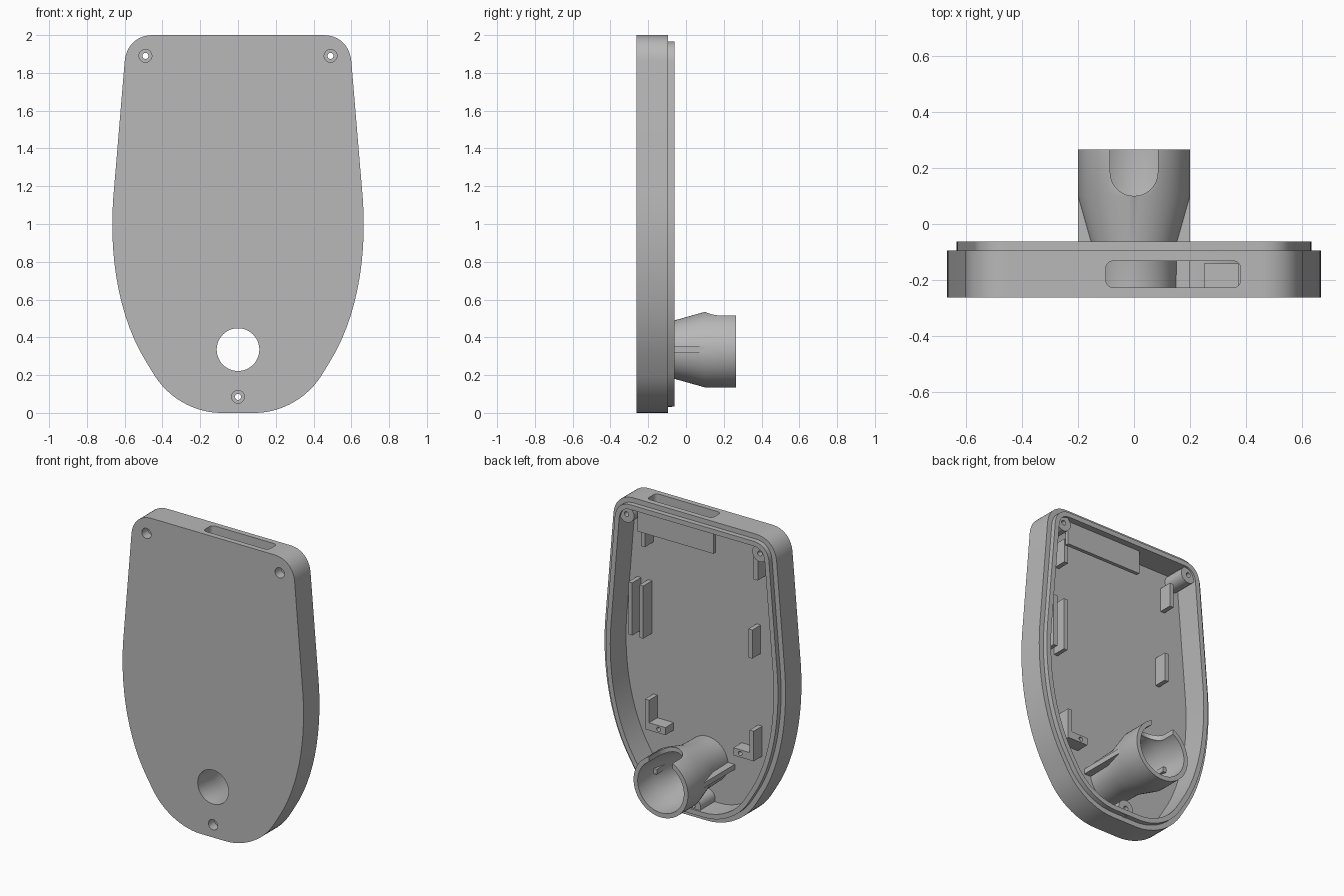
import bpy, bmesh
from math import sin, cos, pi
from mathutils import Vector
from mathutils.geometry import interpolate_bezier

if "Cube" in bpy.data.objects:
    bpy.data.objects.remove(bpy.data.objects["Cube"])

grey = bpy.data.materials.new("plain grey plastic")
grey.use_nodes = True
grey.diffuse_color = (0.48, 0.48, 0.48, 1)
grey.node_tree.nodes["Principled BSDF"].inputs["Base Color"].default_value = grey.diffuse_color

FLOOR, ROOT = -0.228, -0.24   # inner floor, and where fittings sink into it
TUBE_Z = 0.335
parts = []


def finish(name, bm, keep=True):
    bmesh.ops.recalc_face_normals(bm, faces=bm.faces)
    mesh = bpy.data.meshes.new(name)
    bm.to_mesh(mesh)
    bm.free()
    mesh.materials.append(grey)
    obj = bpy.data.objects.new(name, mesh)
    bpy.context.collection.objects.link(obj)
    if keep:
        parts.append(obj)
    return obj


def skin(name, rings, closed=False, keep=True):
    """Bridge equal rings of points; cap the ends unless closed."""
    bm = bmesh.new()
    loops = [[bm.verts.new(p) for p in ring] for ring in rings]
    n = len(loops[0])
    pairs = list(zip(loops, loops[1:])) + ([(loops[-1], loops[0])] if closed else [])
    for a, b in pairs:
        for i in range(n):
            j = (i + 1) % n
            bm.faces.new((a[i], a[j], b[j], b[i]))
    if not closed:
        bm.faces.new(loops[0])
        bm.faces.new(loops[-1])
    return finish(name, bm, keep)


def lathe(name, profile, x, z, closed=True, keep=True, n=48):
    """Turn a (radius, y) profile around an axis along y."""
    rings = [[(x + r * cos(2 * pi * i / n), y, z + r * sin(2 * pi * i / n))
              for i in range(n)] for r, y in profile]
    return skin(name, rings, closed, keep)


def box(name, x0, x1, y0, y1, z0, z1):
    corners = [(x0, y0), (x1, y0), (x1, y1), (x0, y1)]
    return skin(name, [[(x, y, z) for x, y in corners] for z in (z0, z1)])


def rounded_cutter(x0, x1, y0, y1, r, z0, z1):
    pts = []
    for k, (cx, cy) in enumerate([(x1 - r, y1 - r), (x0 + r, y1 - r),
                                  (x0 + r, y0 + r), (x1 - r, y0 + r)]):
        for i in range(9):
            a = (k + i / 8) * pi / 2
            pts.append((cx + (r - 1e-4) * cos(a), cy + r * sin(a)))
    return skin("cutter", [[(x, y, z) for x, y in pts] for z in (z0, z1)], keep=False)


def cut(obj, cutter):
    mod = obj.modifiers.new("cut", 'BOOLEAN')
    mod.operation, mod.solver, mod.object = 'DIFFERENCE', 'EXACT', cutter
    bpy.context.view_layer.objects.active = obj
    bpy.ops.object.modifier_apply(modifier=mod.name)
    bpy.data.objects.remove(cutter)


# Outline of the case, right half then mirrored
def bez(*p):
    a, b, c, d = [Vector((x, z, 0)) for x, z in p]
    return interpolate_bezier(a, b, c, d, 14)


half = (bez((0.45, 2), (0.54, 2), (0.593, 1.94), (0.6, 1.86))
        + bez((0.661, 1.13), (0.68, 0.86), (0.645, 0.52), (0.48, 0.26))
        + bez((0.44, 0.195), (0.36, 0.07), (0.22, 0), (0.09, 0)))
outline = half + [Vector((-p.x, p.y, 0)) for p in reversed(half)]


def ring(inset, y):
    pts = []
    for i, p in enumerate(outline):
        t = (outline[(i + 1) % len(outline)] - p).normalized() + (p - outline[i - 1]).normalized()
        t.normalize()
        pts.append((p.x + t.y * inset, y, p.y - t.x * inset))
    return pts


# Open tray with a stepped lip
shell = skin("case_shell", [ring(0, -0.262), ring(0, -0.095), ring(0.033, -0.095),
                            ring(0.033, -0.062), ring(0.065, -0.062), ring(0.065, FLOOR)])
cut(shell, rounded_cutter(-0.10, 0.38, -0.226, -0.132, 0.025, 1.85, 2.1))
cut(shell, lathe("cutter", [(0.113, -0.4), (0.113, -0.15)], 0, TUBE_Z, False, False))

# Screw bosses with countersunk holes
for label, x, z in (("left", 0.49, 1.89), ("right", -0.49, 1.89), ("bottom", 0, 0.085)):
    cut(shell, lathe("cutter", [(0.034, -0.4), (0.034, -0.18)], x, z, False, False, 24))
    lathe(label + "_screw_boss", [(0.055, ROOT), (0.055, -0.075), (0.016, -0.075),
                                  (0.016, -0.2), (0.034, -0.2), (0.034, ROOT)], x, z, n=24)

# Flared tube with a round-ended notch in its upper side
tube = lathe("flared_tube", [(0.15, ROOT), (0.155, -0.06), (0.2, 0.1), (0.2, 0.265),
                             (0.17, 0.265), (0.17, 0.1), (0.113, -0.1), (0.113, ROOT)],
             0, TUBE_Z, n=64)
cut(tube, rounded_cutter(-0.085, 0.085, 0.1, 0.5, 0.084, TUBE_Z, 0.7))

# Ribs, brackets and tabs on both sides
for label, s in (("left", 1), ("right", -1)):
    box(label + "_tube_rib", s * 0.145, s * 0.199, ROOT, 0.1, TUBE_Z - 0.017, TUBE_Z + 0.017)
    block = box(label + "_bracket_block", s * 0.25, s * 0.38, ROOT, -0.14, 0.46, 0.51)
    cut(block, lathe("cutter", [(0.014, -0.2), (0.014, 0)], s * 0.3, 0.485, False, False, 16))
    box(label + "_bracket_wall", s * 0.37, s * 0.40, ROOT, -0.14, 0.46, 0.66)
    box(label + "_upper_tab", s * 0.40, s * 0.43, ROOT, -0.14, 1.67, 1.83)
for i, x in enumerate((0.41, 0.49)):
    box("left_guide_bar_%d" % (i + 1), x, x + 0.028, ROOT, -0.135, 1.06, 1.41)
box("right_middle_tab", -0.39, -0.36, ROOT, -0.14, 1.14, 1.33)

# Plate behind the top slot
box("slot_cover", -0.13, 0.43, -0.13, -0.105, 1.78, 1.95)

# Smooth curved walls, keep corners crisp
bpy.ops.object.select_all(action='DESELECT')
for obj in parts:
    obj.select_set(True)
bpy.context.view_layer.objects.active = shell
bpy.ops.object.shade_smooth_by_angle(angle=pi / 6)
